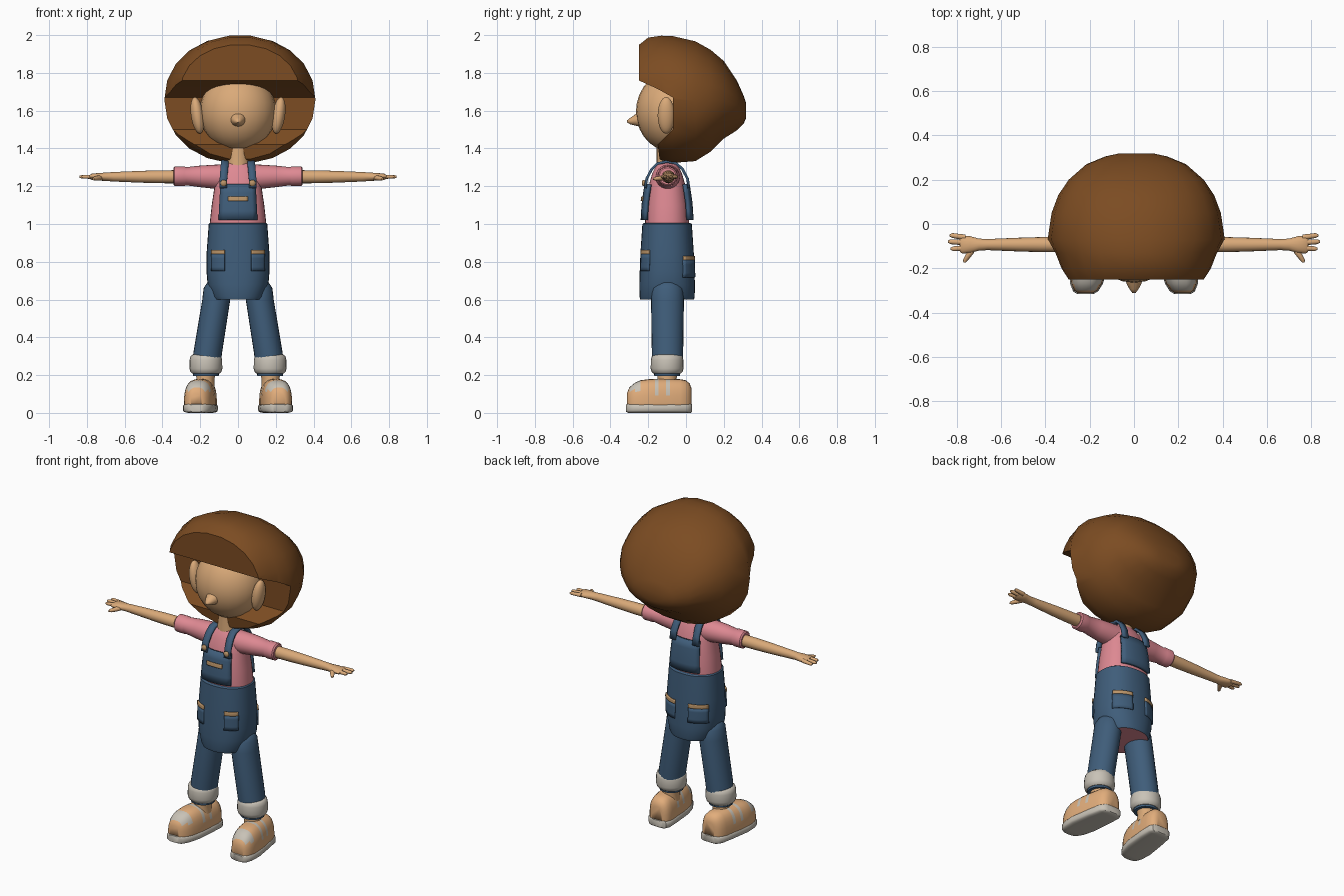
import bpy, bmesh, math
from mathutils import Vector, Matrix

if "Cube" in bpy.data.objects:
    bpy.data.objects.remove(bpy.data.objects["Cube"])


def colour(name, rgb):
    m = bpy.data.materials.new(name)
    m.diffuse_color = (*rgb, 1)
    m.use_nodes = True
    m.node_tree.nodes["Principled BSDF"].inputs["Base Color"].default_value = m.diffuse_color
    return m


SKIN = colour("skin", (0.70, 0.40, 0.19))
HAIR = colour("brown hair", (0.200, 0.072, 0.016))
DENIM = colour("denim blue", (0.050, 0.110, 0.195))
PINK = colour("pink shirt", (0.73, 0.25, 0.29))
CREAM = colour("pale cuff", (0.58, 0.54, 0.47))
TAN = colour("tan shoe", (0.76, 0.42, 0.20))
TRIM = colour("tan trim", (0.50, 0.30, 0.14))
CY = -0.10  # depth of the body axis


def finish(name, bm, mat, mirror=False, thick=0, angle=40):
    me = bpy.data.meshes.new(name)
    bm.to_mesh(me)
    bm.free()
    me.materials.append(mat)
    ob = bpy.data.objects.new(name, me)
    bpy.context.collection.objects.link(ob)
    smooth(ob, angle)
    if thick:
        s = ob.modifiers.new("thickness", 'SOLIDIFY')
        s.thickness, s.offset = thick, 0
    if mirror:
        ob.modifiers.new("mirror", 'MIRROR')
    return ob


def smooth(ob, angle=40):
    bpy.ops.object.select_all(action='DESELECT')
    ob.select_set(True)
    bpy.context.view_layer.objects.active = ob
    bpy.ops.object.shade_smooth_by_angle(angle=math.radians(angle))


def spow(v, e):
    return math.copysign(abs(v) ** e, v)


def loft(name, axis, rings, mat, mirror=False, n=2.0, seg=24, angle=40):
    """Skin rings (x, y, z, ru, rv) lying across the given axis."""
    u, v = {'x': ((0, 1, 0), (0, 0, 1)), 'y': ((1, 0, 0), (0, 0, 1)),
            'z': ((1, 0, 0), (0, 1, 0))}[axis]
    u, v = Vector(u), Vector(v)
    bm = bmesh.new()
    loops = []
    for x, y, z, ru, rv in rings:
        loops.append([bm.verts.new(Vector((x, y, z))
                      + u * ru * spow(math.cos(t), 2 / n) + v * rv * spow(math.sin(t), 2 / n))
                      for t in (2 * math.pi * i / seg for i in range(seg))])
    for a, b in zip(loops, loops[1:]):
        for i in range(seg):
            j = (i + 1) % seg
            bm.faces.new((a[i], a[j], b[j], b[i]))
    bm.faces.new(loops[0])
    bm.faces.new(loops[-1])
    bmesh.ops.recalc_face_normals(bm, faces=bm.faces)
    return finish(name, bm, mat, mirror, angle=angle)


def ball(name, pos, radii, mat, mirror=False, tilt=None):
    bm = bmesh.new()
    m = Matrix.Translation(pos) @ (tilt or Matrix()) @ Matrix.Diagonal((*radii, 1))
    bmesh.ops.create_uvsphere(bm, u_segments=24, v_segments=14, radius=1, matrix=m)
    return finish(name, bm, mat, mirror)


def profile(table, z):
    """Interpolate (rx, ry) from rows of (z, rx, ry)."""
    for (z0, a0, b0), (z1, a1, b1) in zip(table, table[1:]):
        if z <= z1:
            t = (z - z0) / (z1 - z0)
            return a0 + (a1 - a0) * t, b0 + (b1 - b0) * t
    return table[-1][1:]


def patch(name, table, side, x0, x1, z0, z1, off, mat, mirror=False, taper=1.0, thick=0.012):
    """Plate following the body surface; side -1 is front, 1 is back."""
    bm = bmesh.new()
    rows = []
    for k in range(5):
        z = z0 + (z1 - z0) * k / 4
        rx, ry = profile(table, z)
        row = []
        for i in range(9):
            x = (x0 + (x1 - x0) * i / 8) * (1 + (taper - 1) * k / 4)
            q = min(abs(x) / (rx + off), 1)
            y = CY + side * (ry + off) * (1 - q ** 2.3) ** (1 / 2.3)
            row.append(bm.verts.new((x, y, z)))
        rows.append(row)
    for a, b in zip(rows, rows[1:]):
        for i in range(8):
            f = (a[i], a[i + 1], b[i + 1], b[i])
            bm.faces.new(f if side < 0 else f[::-1])
    return finish(name, bm, mat, mirror, thick)


# Head, ears, nose, neck
ball("head", (0, -0.075, 1.595), (0.202, 0.19, 0.212), SKIN)
ball("ear", (0.215, -0.105, 1.575), (0.034, 0.045, 0.098), SKIN, True, Matrix.Rotation(0.15, 4, 'Y'))
loft("nose", 'y', [(0, -0.245, 1.555, .042, .04), (0, -0.272, 1.55, .032, .028),
                   (0, -0.295, 1.545, .02, .017), (0, -0.312, 1.543, .007, .006)], SKIN, seg=16, angle=60)
loft("neck", 'z', [(0, CY, 1.26, .07, .06), (0, CY, 1.32, .06, .055), (0, CY, 1.42, .05, .055)], SKIN)

# Hair: slices from front to back given as (y, top, bottom, half width)
slices = [(-.25, 1.95, 1.45, .315), (-.20, 1.99, 1.38, .345), (-.13, 2.0, 1.335, .37), (-.07, 1.998, 1.32, .40),
          (.05, 1.97, 1.33, .382), (.13, 1.925, 1.38, .352), (.20, 1.865, 1.45, .305),
          (.27, 1.76, 1.495, .225), (.305, 1.68, 1.53, .14), (.318, 1.64, 1.56, .08)]
hair = loft("hair", 'y', [(.01, y, (t + b) / 2, w, (t - b) / 2) for y, t, b, w in slices],
            HAIR, n=2.1, seg=22, angle=60)
# Opening for the face, below the overhanging fringe
bm = bmesh.new()
side = [(-.6, 1.80), (-.25, 1.76), (-.15, 1.715), (-.07, 1.67), (-.07, 1.5), (-.15, 1.42), (-.12, 1.2), (-.6, 1.2)]
base = bm.faces.new([bm.verts.new((-.6, y, z)) for y, z in side])
ext = bmesh.ops.extrude_face_region(bm, geom=[base])
bmesh.ops.translate(bm, vec=(1.2, 0, 0), verts=[g for g in ext['geom'] if isinstance(g, bmesh.types.BMVert)])
bmesh.ops.recalc_face_normals(bm, faces=bm.faces)
cutter = finish("face_opening_cutter", bm, HAIR)
cutter.hide_render = True
bpy.context.view_layer.objects.active = hair
cut = hair.modifiers.new("opening", 'BOOLEAN')
cut.operation, cut.object, cut.solver = 'DIFFERENCE', cutter, 'EXACT'
bpy.ops.object.modifier_apply(modifier=cut.name)
bpy.data.objects.remove(cutter)
smooth(hair, 45)

# Shirt and sleeves
SHIRT = [(.96, .15, .118), (1.0, .15, .117), (1.1, .139, .112), (1.2, .124, .098),
         (1.27, .115, .078), (1.305, .09, .06), (1.325, .055, .045)]
loft("shirt", 'z', [(0, CY, z, a, b) for z, a, b in SHIRT], PINK, n=2.3, seg=32)
loft("sleeve", 'x', [(x, CY + .003, z, r, r) for x, z, r in
                     ((.05, 1.25, .066), (.12, 1.25, .064), (.2, 1.252, .057), (.275, 1.253, .048),
                      (.285, 1.253, .052), (.335, 1.253, .051), (.342, 1.253, .044))], PINK, True)

# Overalls body with a pink underside
BODY = [(.6, .132, .142), (.615, .142, .146), (.68, .161, .147), (.75, .167, .145),
        (.85, .166, .141), (1.0, .155, .131), (1.006, .148, .12)]
body = loft("overalls_body", 'z', [(0, CY, z, a, b) for z, a, b in BODY], DENIM, n=2.3, seg=32)
body.data.materials.append(PINK)
for f in body.data.polygons:
    if f.normal.z < -0.9:
        f.material_index = 1

# Bibs, pockets and trims
patch("front_bib", SHIRT, -1, -.1, .1, 1.022, 1.21, .015, DENIM, taper=.9, thick=.018)
patch("back_bib", SHIRT, 1, -.1, .1, 1.022, 1.21, .015, DENIM, taper=.9, thick=.018)
patch("bib_pocket_trim", SHIRT, -1, -.052, .052, 1.122, 1.145, .027, TRIM, thick=.008)
for label, s, x0, x1, z in (("front", -1, .07, .138, .84), ("back", 1, .045, .145, .808)):
    patch(label + "_pocket", BODY, s, x0, x1, z - .09, z, .001, DENIM, True)
    patch(label + "_pocket_trim", BODY, s, x0, x1, z, z + .022, .003, TRIM, True)

# Shoulder straps
bm = bmesh.new()
path = [(.078, -.216, 1.19), (.077, -.208, 1.24), (.073, -.182, 1.29), (.07, -.15, 1.32), (.068, -.1, 1.331),
        (.07, -.05, 1.32), (.073, -.018, 1.29), (.077, .008, 1.24), (.078, .016, 1.19)]
pairs = [[bm.verts.new((x + d, y, z)) for d in (-.02, .02)] for x, y, z in path]
for a, b in zip(pairs, pairs[1:]):
    bm.faces.new((a[0], a[1], b[1], b[0]))
finish("strap", bm, DENIM, True, .014)
ball("strap_button", (.076, -.224, 1.217), (.017, .01, .017), TRIM, True)

# Arms and hands
loft("arm", 'x', [(x, -.093, z, ry, rz) for x, z, ry, rz in
                  ((.3, 1.25, .035, .035), (.42, 1.25, .034, .034), (.52, 1.25, .031, .031),
                   (.66, 1.25, .025, .025), (.70, 1.25, .027, .022), (.74, 1.25, .038, .02),
                   (.775, 1.25, .04, .016), (.785, 1.25, .034, .01))], SKIN, True, seg=16)
for i, (y0, y1, tip) in enumerate(((-.061, -.052, .832), (-.084, -.08, .84), (-.108, -.112, .828))):
    loft(f"finger_{i + 1}", 'x', [(.76, y0, 1.25, .013, .012), (tip - .012, y1, 1.25, .011, .01),
                                  (tip, y1, 1.25, .005, .005)], SKIN, True, seg=10)
loft("thumb", 'y', [(.725, -.10, 1.246, .02, .014), (.742, -.135, 1.243, .016, .013),
                    (.76, -.162, 1.24, .012, .01), (.765, -.174, 1.239, .005, .005)], SKIN, True, seg=10)

# Legs, cuffs and ankles
loft("trouser_leg", 'z', [(x, CY + .002, z, a, b) for x, z, a, b in
                          ((.108, .70, .03, .035), (.108, .69, .055, .062), (.109, .66, .073, .082),
                           (.115, .6, .074, .087), (.16, .32, .076, .083), (.168, .25, .075, .08))], DENIM, True)
loft("cuff", 'z', [(.17, CY, z, r, r) for z, r in
                   ((.208, .072), (.217, .082), (.235, .087), (.28, .086), (.3, .081), (.308, .07))], CREAM, True)
loft("cuff_hem", 'z', [(.17, CY, .196, .068, .068), (.17, CY, .215, .07, .07)], DENIM, True)
loft("ankle", 'z', [(.178, CY, .13, .055, .06), (.172, CY, .18, .047, .05), (.17, CY, .22, .055, .055)], SKIN, True)


# Shoes: toes turned slightly outward
def foot_x(y):
    return .182 - .12 * y


loft("shoe_sole", 'y', [(foot_x(y), y, .025, w, h) for y, w, h in
                        ((-.317, .035, .02), (-.305, .056, .025), (-.27, .074, .026), (-.2, .086, .026),
                         (-.08, .082, .026), (0, .076, .026), (.025, .06, .025), (.032, .04, .02))],
     CREAM, True, n=4, seg=24)
upper = loft("shoe_upper", 'y', [(foot_x(y), y, .05, w, h) for y, w, h in
                                 ((-.312, .033, .055), (-.3, .052, .085), (-.27, .068, .11), (-.24, .075, .123),
                                  (-.2, .08, .128), (-.165, .08, .13), (-.145, .08, .13), (-.105, .078, .13),
                                  (-.085, .077, .13), (-.03, .074, .128), (0, .068, .122), (.02, .054, .105),
                                  (.029, .034, .08))], TAN, True, n=2.7, seg=28)
# keep the upper above the sole, and paint toe cap and side stripes
for v in upper.data.vertices:
    v.co.z = max(v.co.z, .03)
upper.data.materials.append(CREAM)
for f in upper.data.polygons:
    y, z = f.center.y, f.center.z
    stripe = -.165 < y < -.145 or -.105 < y < -.085
    toe = -.305 < y < -.24
    if (stripe and z > .095) or (toe and z > .12):
        f.material_index = 1
